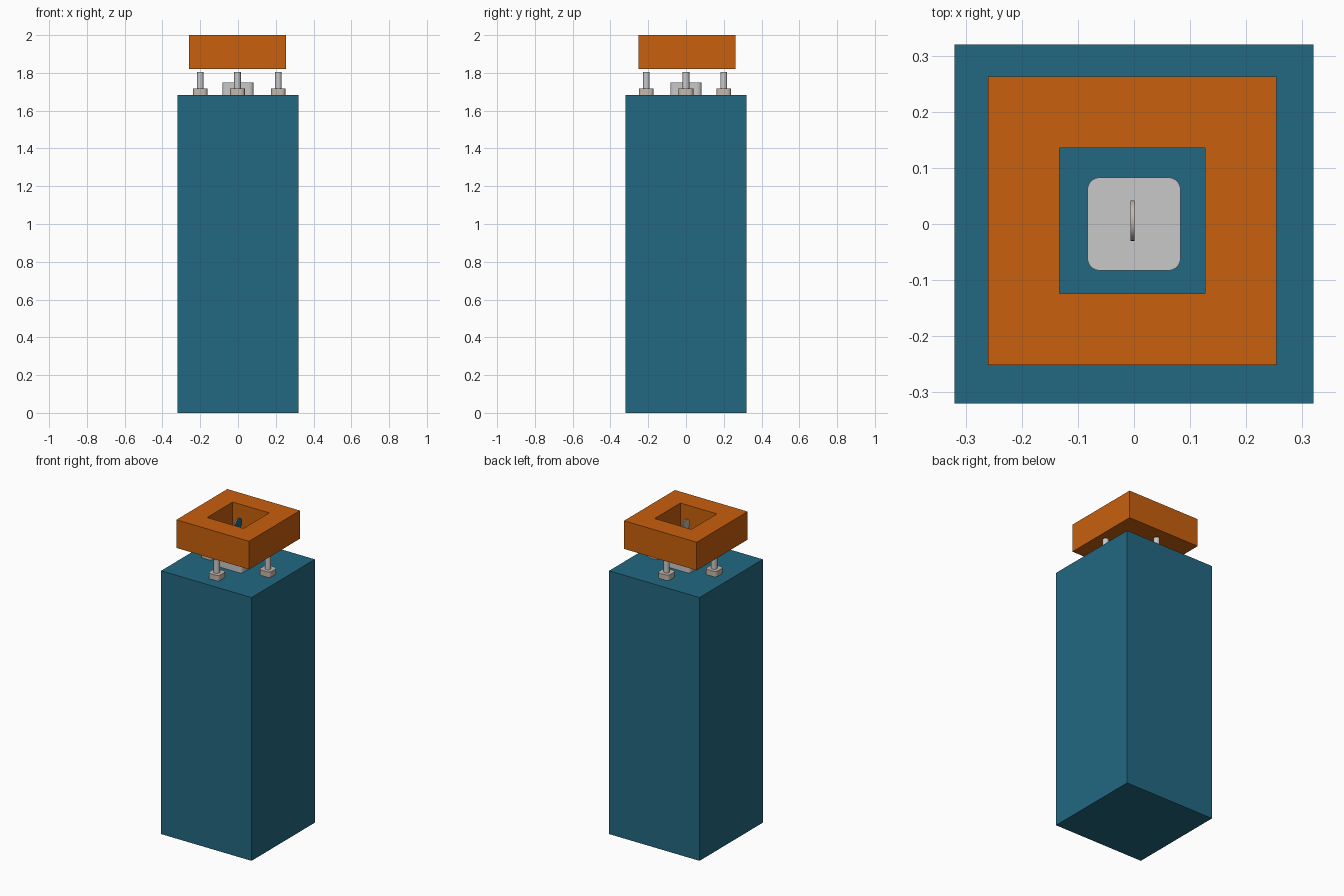
import bpy

cube = bpy.data.objects.get("Cube")
if cube:
    bpy.data.objects.remove(cube, do_unlink=True)


def material(name, r, g, b):
    mat = bpy.data.materials.new(name)
    mat.use_nodes = True
    mat.diffuse_color = (r, g, b, 1)
    mat.node_tree.nodes["Principled BSDF"].inputs["Base Color"].default_value = (r, g, b, 1)
    return mat


blue = material("teal_blue", 0.016, 0.14, 0.22)
orange = material("burnt_orange", 0.58, 0.115, 0.004)
grey = material("light_grey", 0.58, 0.58, 0.58)
beige = material("warm_beige", 0.56, 0.48, 0.41)


def box(name, center, size, mat):
    bpy.ops.mesh.primitive_cube_add(size=1, location=center)
    ob = bpy.context.object
    ob.name = name
    ob.scale = size
    bpy.ops.object.transform_apply(location=False, rotation=False, scale=True)
    ob.data.materials.append(mat)
    return ob


def rounded_block(name, center, size, radius, mat):
    """Block whose upright corners are rounded."""
    ob = box(name, center, size, mat)
    attr = ob.data.attributes.new("bevel_weight_edge", "FLOAT", "EDGE")
    for edge in ob.data.edges:
        a, b = (ob.data.vertices[i].co for i in edge.vertices)
        attr.data[edge.index].value = 1.0 if abs(a.z - b.z) > 0.001 else 0.0
    bevel = ob.modifiers.new("corners", "BEVEL")
    bevel.limit_method = "WEIGHT"
    bevel.width = radius
    bevel.segments = 5
    bpy.ops.object.shade_smooth_by_angle()
    return ob


def cylinder(name, center, radius, depth, mat, rotation=(0, 0, 0)):
    bpy.ops.mesh.primitive_cylinder_add(vertices=32, radius=radius, depth=depth,
                                        location=center, rotation=rotation)
    ob = bpy.context.object
    ob.name = name
    ob.data.materials.append(mat)
    bpy.ops.object.shade_smooth_by_angle()
    return ob


# Tall pedestal
box("pedestal", (0, 0, 0.842), (0.64, 0.64, 1.684), blue)

# Floating square frame with a square opening
frame = box("square_frame", (-0.003, 0.006, 1.91), (0.514, 0.514, 0.18), orange)
cutter = box("frame_opening_cutter", (-0.003, 0.006, 1.91), (0.259, 0.259, 0.4), orange)
cutter.hide_render = True
cutter.hide_set(True)
cut = frame.modifiers.new("opening", "BOOLEAN")
cut.object = cutter
cut.solver = "EXACT"
bpy.context.view_layer.objects.active = frame
bpy.ops.object.modifier_apply(modifier=cut.name)
bpy.data.objects.remove(cutter, do_unlink=True)

# Rounded plate in the middle of the pedestal top
rounded_block("centre_plate", (0, 0, 1.717), (0.166, 0.166, 0.066), 0.022, grey)

# Four posts on small rounded feet
for side, x, y in (("left", 0.213, 0), ("right", -0.2, 0),
                   ("front", -0.003, -0.21), ("back", -0.003, 0.2)):
    rounded_block(side + "_post_foot", (x, y, 1.701), (0.078, 0.078, 0.035), 0.02, beige)
    cylinder(side + "_post", (x, y, 1.76), 0.018, 0.09, grey)

# Thin upright disc hanging inside the frame
disc = cylinder("thin_disc", (-0.003, 0.006, 1.945), 0.036, 0.007, beige, (0, 1.5708, 0))
disc.data.materials.append(blue)
for face in disc.data.polygons:
    if face.normal.z > 0.9:
        face.material_index = 1
